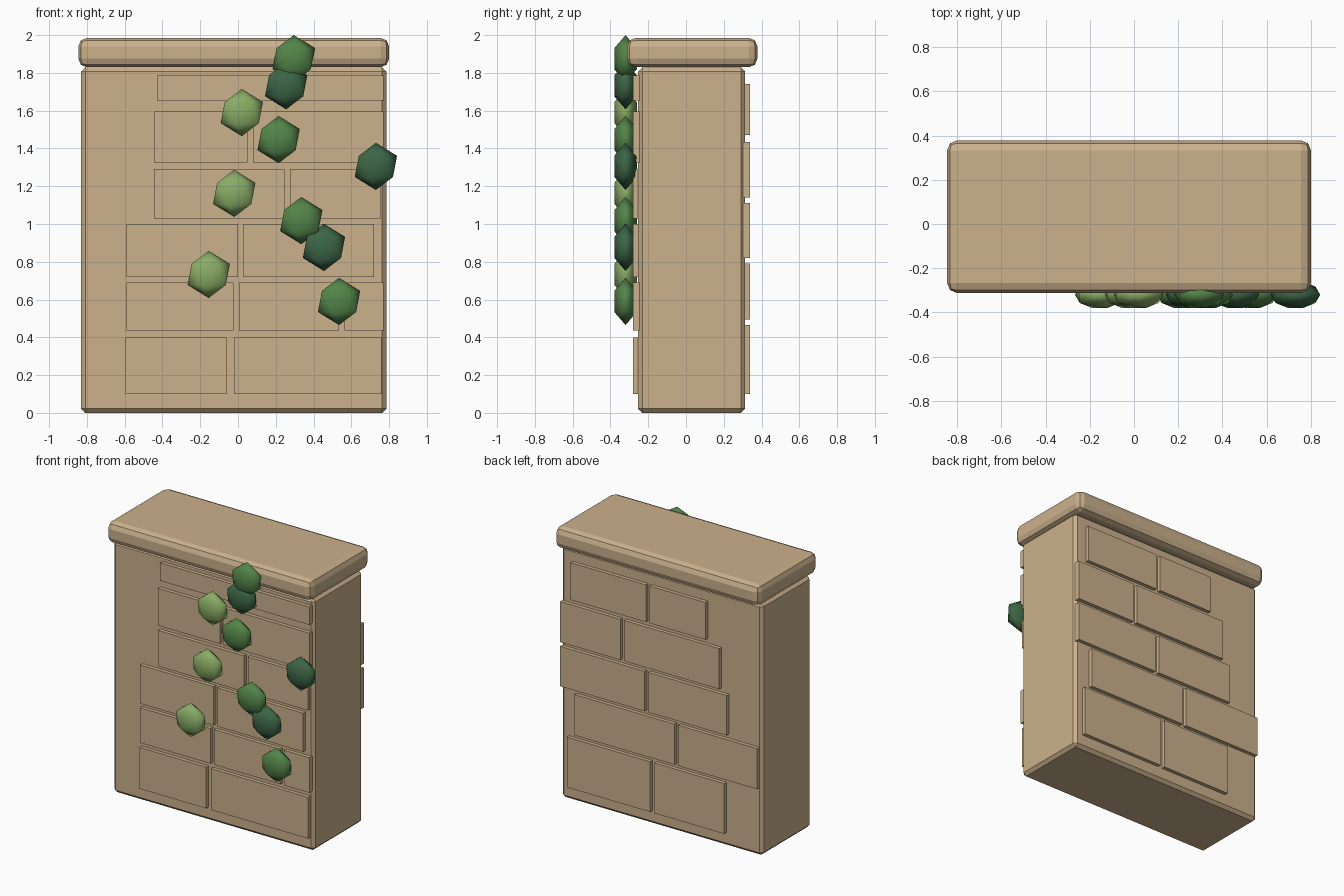
import bpy

cube = bpy.data.objects.get("Cube")
if cube:
    bpy.data.objects.remove(cube, do_unlink=True)


def material(name, rgb):
    mat = bpy.data.materials.new(name)
    mat.use_nodes = True
    mat.diffuse_color = (*rgb, 1)
    mat.node_tree.nodes["Principled BSDF"].inputs["Base Color"].default_value = (*rgb, 1)
    return mat


stone = material("sandstone", (0.60, 0.44, 0.265))
light = material("light leaf green", (0.25, 0.41, 0.13))
mid = material("mid leaf green", (0.085, 0.23, 0.065))
dark = material("dark leaf green", (0.045, 0.13, 0.06))


def box(name, xs, ys, zs, bevel=0, segments=1):
    """Box spanning the given ranges, with optional softened edges."""
    spans = (xs, ys, zs)
    bpy.ops.mesh.primitive_cube_add(size=1, location=[(a + b) / 2 for a, b in spans])
    obj = bpy.context.object
    obj.name = name
    obj.scale = [b - a for a, b in spans]
    bpy.ops.object.transform_apply(location=False, rotation=False, scale=True)
    obj.data.materials.append(stone)
    if bevel:
        mod = obj.modifiers.new("soft edges", "BEVEL")
        mod.width, mod.segments = bevel, segments
    return obj


def courses(name, ys, rows):
    """Raised blocks: each row is a height range and a list of x ranges."""
    for r, (zs, blocks) in enumerate(rows, 1):
        for b, xs in enumerate(blocks, 1):
            box(f"{name}_row_{r}_block_{b}", xs, ys, zs)


# Wall and coping
box("wall_body", (-0.83, 0.785), (-0.253, 0.313), (0, 1.83), 0.022)
box("wall_coping", (-0.845, 0.8), (-0.312, 0.378), (1.83, 1.985), 0.045, 2)

# Raised stone blocks on both faces
courses("front", (-0.28, -0.24), [
    ((0.10, 0.40), [(-0.595, -0.06), (-0.02, 0.76)]),
    ((0.435, 0.69), [(-0.59, -0.025), (0.005, 0.535), (0.565, 0.77)]),
    ((0.72, 1.0), [(-0.59, 0.0), (0.03, 0.72)]),
    ((1.03, 1.29), [(-0.445, 0.245), (0.275, 0.757)]),
    ((1.325, 1.595), [(-0.445, 0.05), (0.08, 0.77)]),
    ((1.655, 1.785), [(-0.43, 0.77)]),
])
courses("back", (0.3, 0.34), [
    ((0.10, 0.465), [(0.05, 0.72), (-0.545, 0.015)]),
    ((0.495, 0.79), [(-0.145, 0.66), (-0.81, -0.175)]),
    ((0.82, 1.11), [(0.095, 0.775), (-0.565, 0.065)]),
    ((1.14, 1.435), [(0.29, 0.775), (-0.505, 0.26)]),
    ((1.47, 1.74), [(0.085, 0.69), (-0.395, 0.055)]),
])

# Climbing leaves: flattened low-poly balls
leaves = [
    (0.295, 1.875, mid), (0.255, 1.732, dark), (0.02, 1.59, light),
    (0.215, 1.447, mid), (0.73, 1.305, dark), (-0.02, 1.162, light),
    (0.335, 1.018, mid), (0.455, 0.876, dark), (-0.155, 0.733, light),
    (0.535, 0.59, mid),
]
for i, (x, z, mat) in enumerate(leaves, 1):
    bpy.ops.mesh.primitive_ico_sphere_add(subdivisions=1, radius=0.125, location=(x, -0.32, z))
    leaf = bpy.context.object
    leaf.name = f"ivy_leaf_{i}"
    leaf.scale.y = 0.56
    leaf.data.materials.append(mat)
    bpy.ops.object.shade_smooth()
